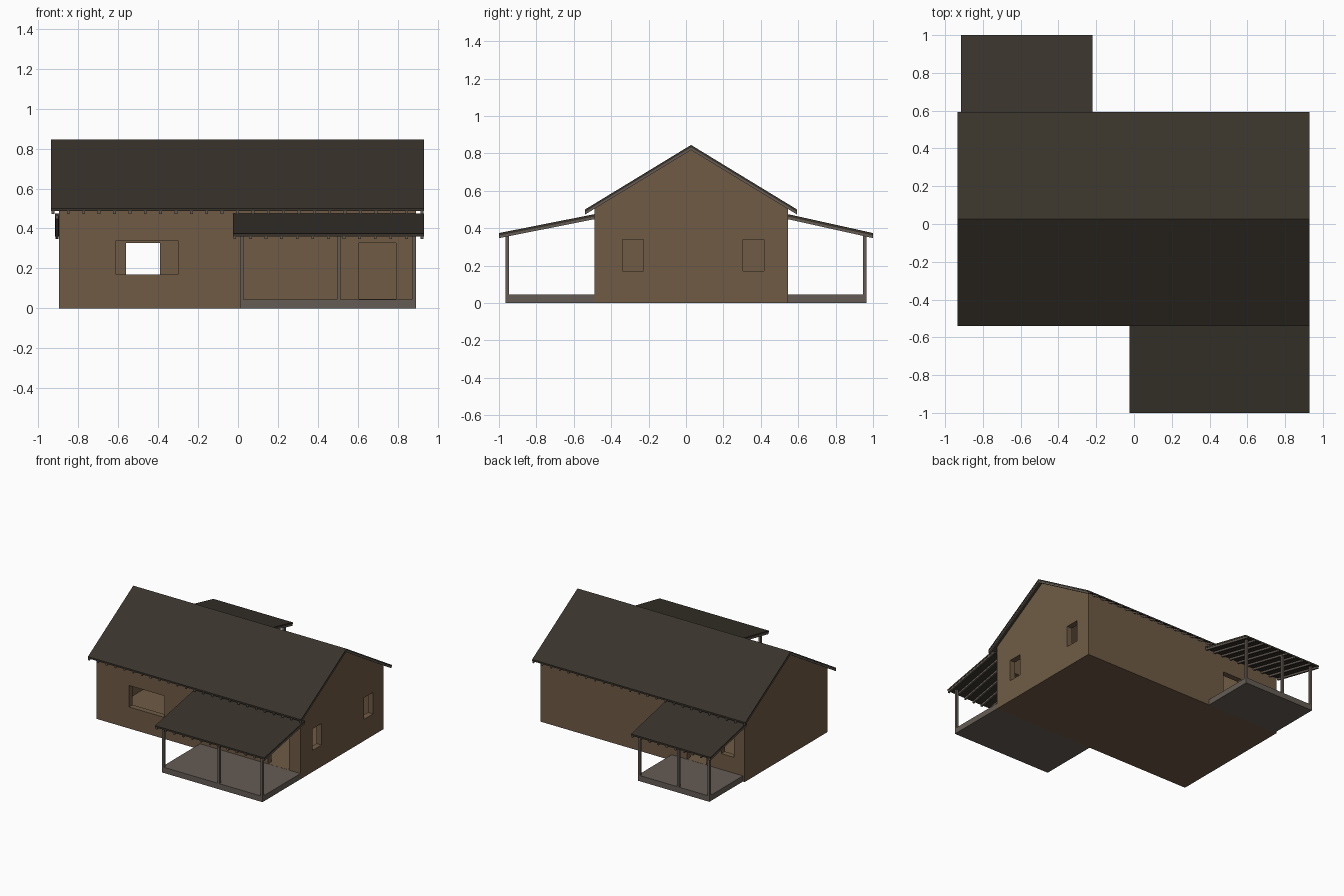
import bpy
import bmesh

if "Cube" in bpy.data.objects:
    bpy.data.objects.remove(bpy.data.objects["Cube"])


def material(name, rgb):
    m = bpy.data.materials.new(name)
    m.diffuse_color = (*rgb, 1)
    m.use_nodes = True
    m.node_tree.nodes["Principled BSDF"].inputs["Base Color"].default_value = m.diffuse_color
    return m


WALL = material("wall_brown", (0.16, 0.105, 0.06))
ROOF = material("roof_dark", (0.04, 0.033, 0.024))
WOOD = material("porch_wood", (0.13, 0.108, 0.09))

YC = 0.027                      # ridge line
X0, X1 = -0.895, 0.89           # wall ends
Y0, Y1 = -0.49, 0.545           # wall front and back
FLOOR = 0.045
T = 0.045                       # wall thickness
SLAB, RAFTER = 0.013, 0.014     # vertical thickness of roof layers
EAVE, RIDGE, HALF = 0.50, 0.845, 0.567
SLOPE = (RIDGE - EAVE) / HALF


def prism(name, spans, profile, mat):
    """Extrude a (y, z) profile along x once for each (x0, x1) span."""
    bm = bmesh.new()
    n = len(profile)
    for a, b in spans:
        va = [bm.verts.new((a, y, z)) for y, z in profile]
        vb = [bm.verts.new((b, y, z)) for y, z in profile]
        bm.faces.new(va)
        bm.faces.new(vb[::-1])
        for i in range(n):
            j = (i + 1) % n
            bm.faces.new((va[i], vb[i], vb[j], va[j]))
    bmesh.ops.recalc_face_normals(bm, faces=bm.faces)
    me = bpy.data.meshes.new(name)
    bm.to_mesh(me)
    bm.free()
    ob = bpy.data.objects.new(name, me)
    bpy.context.collection.objects.link(ob)
    me.materials.append(mat)
    return ob


def box(name, x0, x1, y0, y1, z0, z1, mat):
    return prism(name, [(x0, x1)], [(y0, z0), (y1, z0), (y1, z1), (y0, z1)], mat)


def cut(ob, cutter):
    mod = ob.modifiers.new("cut", "BOOLEAN")
    mod.operation = "DIFFERENCE"
    mod.solver = "EXACT"
    mod.object = cutter
    bpy.context.view_layer.objects.active = ob
    bpy.ops.object.modifier_apply(modifier=mod.name)
    bpy.data.objects.remove(cutter)


def rafter_spans(x0, x1, spacing=0.078, w=0.014):
    n = round((x1 - x0) / spacing)
    step = (x1 - x0 - w) / n
    return [(x0 + i * step, x0 + i * step + w) for i in range(n + 1)]


# Gabled wall shell
def gable(inset, bottom):
    y0, y1 = Y0 + inset, Y1 - inset
    apex = RIDGE - SLAB - 0.001 - inset
    eave = lambda y: apex - abs(y - YC) * SLOPE
    return [(y0, bottom), (y1, bottom), (y1, eave(y1)), (YC, apex), (y0, eave(y0))]


walls = prism("walls", [(X0, X1)], gable(0, 0), WALL)
cut(walls, prism("cavity", [(X0 + T, X1 - T)], gable(T, FLOOR), WALL))

# Window and door openings
for x0, x1, y0, y1, z0, z1 in [
    (-0.61, -0.30, Y0 - 0.1, Y0 + 0.1, 0.17, 0.34),       # front window
    (0.605, 0.79, Y0 - 0.1, Y0 + 0.1, FLOOR + 0.001, 0.328),  # front door
    (-0.56, -0.39, Y1 - 0.1, Y1 + 0.1, FLOOR + 0.001, 0.328), # back door
    (-0.80, -0.69, Y1 - 0.1, Y1 + 0.1, 0.17, 0.34),       # back window
    (X1 - 0.1, X1 + 0.1, -0.34, -0.228, 0.17, 0.34),      # side windows
    (X1 - 0.1, X1 + 0.1, 0.305, 0.417, 0.17, 0.34),
]:
    cut(walls, box("opening", x0, x1, y0, y1, z0, z1, WALL))


# Main roof: dark covering over a row of rafters
def chevron(top, thick):
    left, right = YC - HALF, YC + HALF
    up = [(left, EAVE - top), (YC, RIDGE - top), (right, EAVE - top)]
    return up + [(y, z - thick) for y, z in reversed(up)]


prism("main_roof", [(-0.935, 0.93)], chevron(0, SLAB), ROOF)
prism("main_rafters", rafter_spans(-0.933, 0.928), chevron(SLAB, RAFTER), WOOD)


# Porches: floor, posts, lean-to roof and rafters
def porch(name, roof_x, floor_x, post_xs, wall_y, side):
    out, edge = side * 0.965, side * 1.0
    box(name + "_floor", *floor_x, *sorted((wall_y, out)), 0, FLOOR, WOOD)
    for i, x in enumerate(post_xs):
        box(f"{name}_post_{i + 1}", x, x + 0.018, *sorted((out, out - side * 0.018)),
            FLOOR, 0.366, WOOD)

    def lean(top, thick):
        a, b = (edge, 0.374 - top), (wall_y, 0.475 - top)
        return [a, b, (b[0], b[1] - thick), (a[0], a[1] - thick)]

    prism(name + "_roof", [roof_x], lean(0, SLAB), ROOF)
    prism(name + "_rafters", rafter_spans(roof_x[0] + 0.002, roof_x[1] - 0.002),
          lean(SLAB, RAFTER), WOOD)


porch("front_porch", (-0.025, 0.93), (0.01, X1), (0.01, 0.495, X1 - 0.018), Y0, -1)
porch("back_porch", (-0.915, -0.22), (-0.88, -0.255), (-0.88, -0.615, -0.273), Y1, 1)
